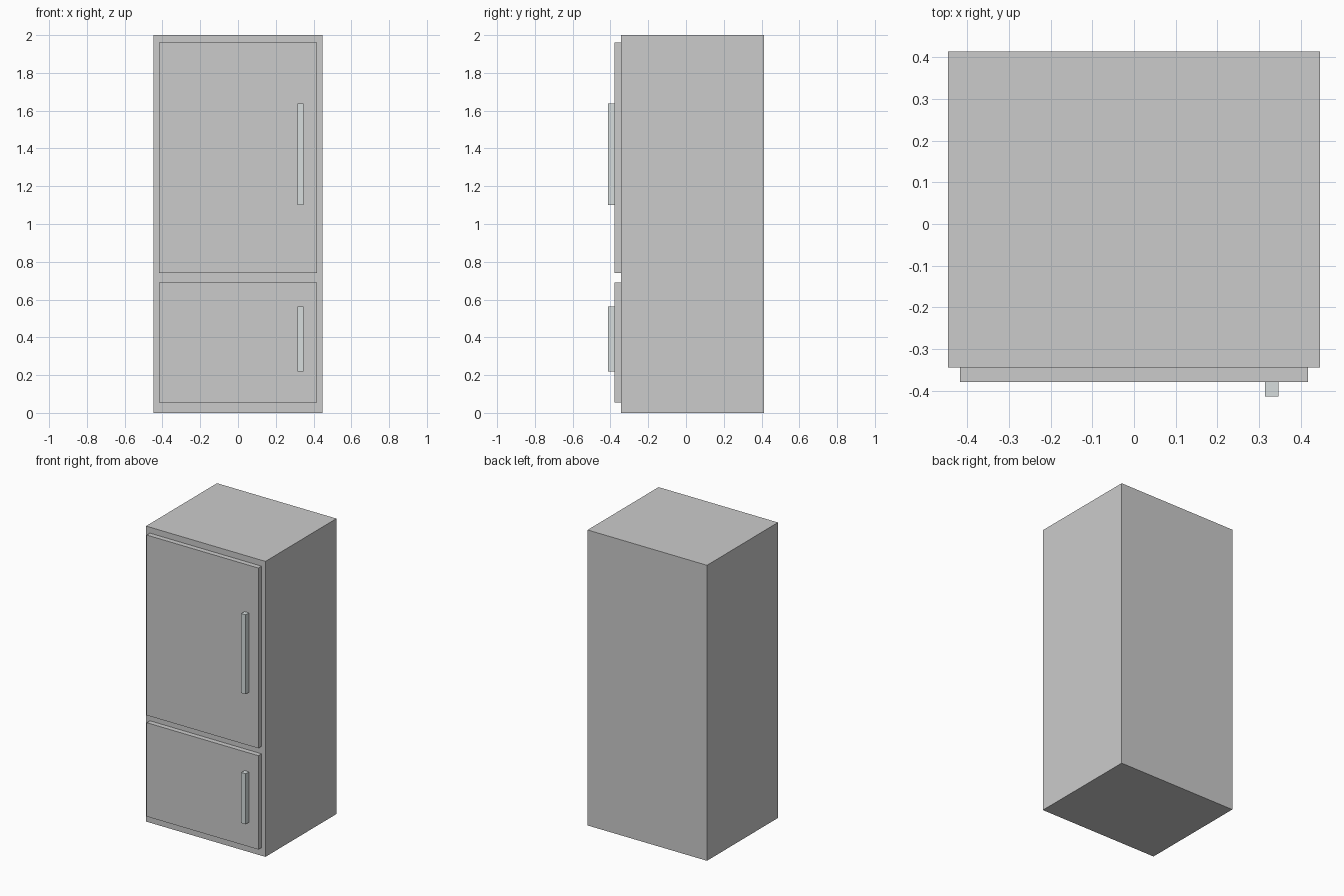
import bpy
import bmesh
from mathutils import Vector

if "Cube" in bpy.data.objects:
    bpy.data.objects.remove(bpy.data.objects["Cube"])


def box(name, lo, hi, mat=None):
    """Axis-aligned box between two corners."""
    lo, hi = Vector(lo), Vector(hi)
    bm = bmesh.new()
    bmesh.ops.create_cube(bm, size=1.0)
    bmesh.ops.scale(bm, vec=hi - lo, verts=bm.verts)
    mesh = bpy.data.meshes.new(name)
    bm.to_mesh(mesh)
    bm.free()
    obj = bpy.data.objects.new(name, mesh)
    obj.location = (lo + hi) / 2
    if mat:
        mesh.materials.append(mat)
    bpy.context.collection.objects.link(obj)
    return obj


FRONT, DOOR, GRIP = -0.345, -0.379, -0.414  # front planes of cabinet, doors, handles

metal = bpy.data.materials.new("handle_metal")
metal.diffuse_color = (0.68, 0.73, 0.73, 1)
metal.use_nodes = True
metal.node_tree.nodes["Principled BSDF"].inputs["Base Color"].default_value = metal.diffuse_color

# Cabinet
box("cabinet", (-0.447, FRONT, 0), (0.447, 0.414, 2))

# Doors with their bar handles: door z range, handle z range
for part, door_z, handle_z in (
    ("fridge", (0.74, 1.96), (1.10, 1.638)),
    ("freezer", (0.055, 0.69), (0.22, 0.562)),
):
    box(part + "_door", (-0.418, DOOR, door_z[0]), (0.418, FRONT, door_z[1]))
    box(part + "_handle", (0.314, GRIP, handle_z[0]), (0.347, DOOR, handle_z[1]), metal)
